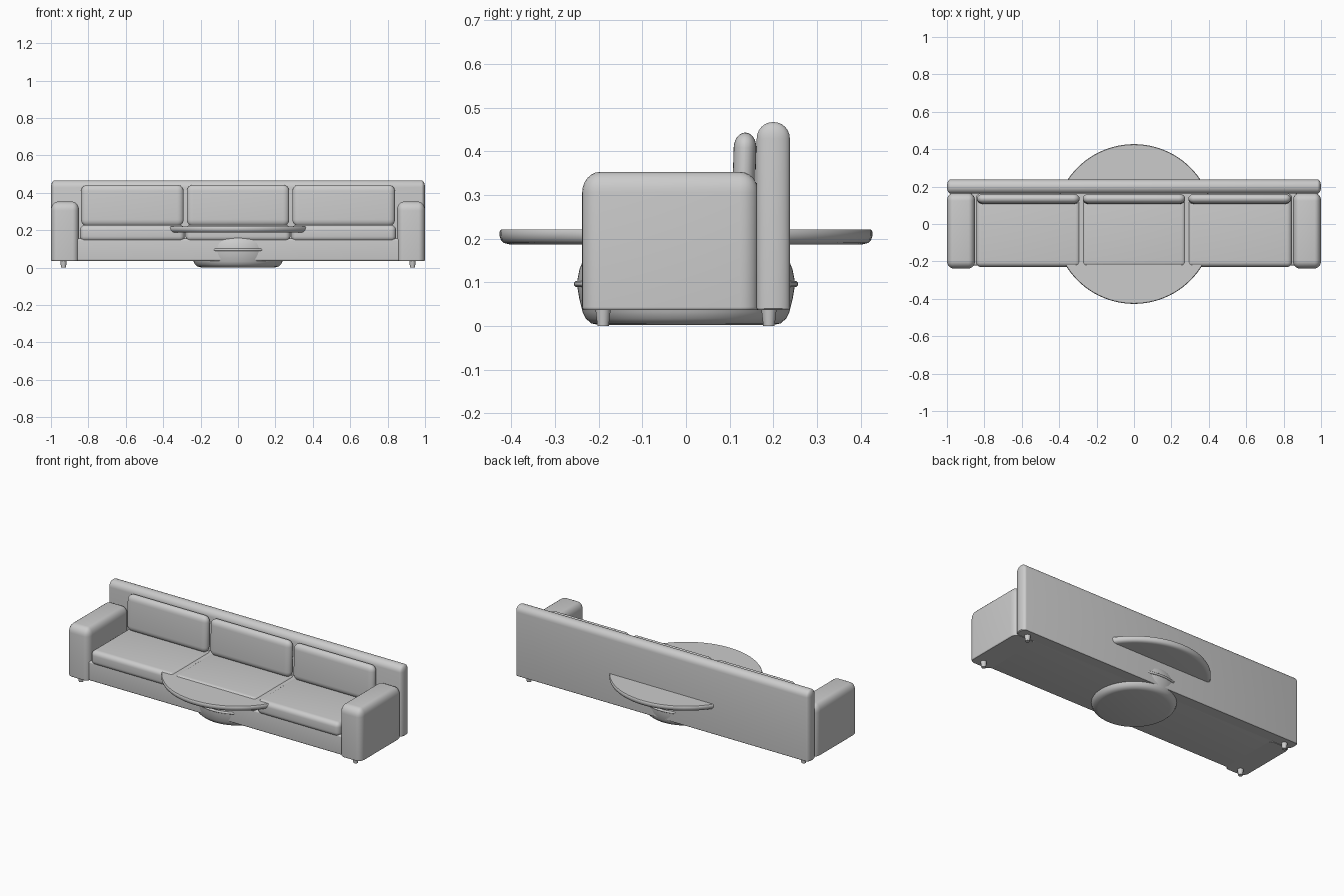
import bpy, bmesh, math
from mathutils import Vector, Matrix

if "Cube" in bpy.data.objects:
    bpy.data.objects.remove(bpy.data.objects["Cube"])


def finish(name, bm, angle=40):
    bmesh.ops.recalc_face_normals(bm, faces=bm.faces)
    me = bpy.data.meshes.new(name)
    bm.to_mesh(me)
    bm.free()
    ob = bpy.data.objects.new(name, me)
    bpy.context.collection.objects.link(ob)
    bpy.ops.object.select_all(action='DESELECT')
    ob.select_set(True)
    bpy.context.view_layer.objects.active = ob
    bpy.ops.object.shade_smooth_by_angle(angle=math.radians(angle))
    return ob


def soft_box(name, lo, hi, radii, flat_bottom=False, tilt=0.0):
    """Box with a separate rounding radius per axis, optionally cut flat below."""
    lo, hi, r = Vector(lo), Vector(hi), Vector(radii)
    floor = lo.z
    if flat_bottom:
        lo.z -= r.z * 0.85
    size, mid = hi - lo, (hi + lo) / 2
    bm = bmesh.new()
    bmesh.ops.create_cube(bm, size=1)
    bmesh.ops.scale(bm, verts=bm.verts, vec=[size[i] / r[i] for i in range(3)])
    bmesh.ops.bevel(bm, geom=bm.edges[:], offset=0.995, segments=6,
                    profile=0.5, affect='EDGES')
    bmesh.ops.scale(bm, verts=bm.verts, vec=r)
    bmesh.ops.rotate(bm, verts=bm.verts, matrix=Matrix.Rotation(tilt, 3, 'X'))
    bmesh.ops.translate(bm, verts=bm.verts, vec=mid)
    if flat_bottom:
        cut = bmesh.ops.bisect_plane(bm, geom=bm.verts[:] + bm.edges[:] + bm.faces[:],
                                     plane_co=(0, 0, floor + 0.004), plane_no=(0, 0, 1),
                                     clear_inner=True)
        rim = [e for e in cut['geom_cut'] if isinstance(e, bmesh.types.BMEdge)]
        base = bmesh.ops.contextual_create(bm, geom=rim)['faces']
        # small turned-in lip under the box
        lip = bmesh.ops.inset_region(bm, faces=base, thickness=0.004)
        for v in {v for f in base for v in f.verts}:
            v.co.z = floor
    return finish(name, bm)


def lathe(name, profile, steps=72, at=(0, 0, 0), angle=40):
    bm = bmesh.new()
    vs = [bm.verts.new((r, 0, z)) for r, z in profile]
    es = [bm.edges.new(p) for p in zip(vs, vs[1:])]
    bmesh.ops.spin(bm, geom=vs + es, cent=(0, 0, 0), axis=(0, 0, 1),
                   angle=math.tau, steps=steps)
    bmesh.ops.remove_doubles(bm, verts=bm.verts, dist=1e-5)
    bmesh.ops.translate(bm, verts=bm.verts, vec=at)
    return finish(name, bm, angle)


# sofa frame
soft_box("sofa_base", (-0.87, -0.222, 0.036), (0.87, 0.18, 0.155), (0.01, 0.01, 0.01))
soft_box("sofa_back", (-1, 0.162, 0.036), (1, 0.238, 0.467), (0.02, 0.037, 0.038), True)

# arms and legs, left and right
for s, side in ((-1, "left"), (1, "right")):
    x0, x1 = sorted((s * 0.85, s * 1.0))
    soft_box(side + "_arm", (x0, -0.238, 0.036), (x1, 0.166, 0.353),
             (0.035, 0.042, 0.048), True)
    for y, end in ((-0.19, "front"), (0.19, "back")):
        lathe(f"{side}_{end}_leg", [(0, 0), (0.013, 0), (0.018, 0.042), (0, 0.042)],
              20, (s * 0.933, y, 0))

# three seat cushions and three back cushions
for i, side in ((-1, "left"), (0, "middle"), (1, "right")):
    cx = i * 0.565
    soft_box(side + "_seat_cushion", (cx - 0.28, -0.23, 0.14), (cx + 0.28, 0.165, 0.228),
             (0.028, 0.028, 0.028))
    soft_box(side + "_back_cushion", (cx - 0.274, 0.107, 0.222), (cx + 0.274, 0.159, 0.443),
             (0.035, 0.0255, 0.035), tilt=-0.03)

# round table running through the sofa
lathe("table_top", [(0, 0.187), (0.405, 0.187), (0.417, 0.19), (0.424, 0.197), (0.427, 0.206),
                    (0.427, 0.216), (0.424, 0.221), (0, 0.221)], 96)
# drum-like pedestal with a raised ring
lathe("table_pedestal", [(0, 0.002), (0.2, 0.002), (0.217, 0.006), (0.23, 0.017), (0.237, 0.032),
                         (0.244, 0.06), (0.249, 0.09), (0.249, 0.105), (0.244, 0.13),
                         (0.236, 0.15), (0.222, 0.164), (0.195, 0.178), (0.16, 0.188), (0, 0.188)])
lathe("pedestal_ring", [(0.25 + 0.007 * math.cos(a * math.tau / 10),
                         0.096 + 0.007 * math.sin(a * math.tau / 10)) for a in range(11)])
